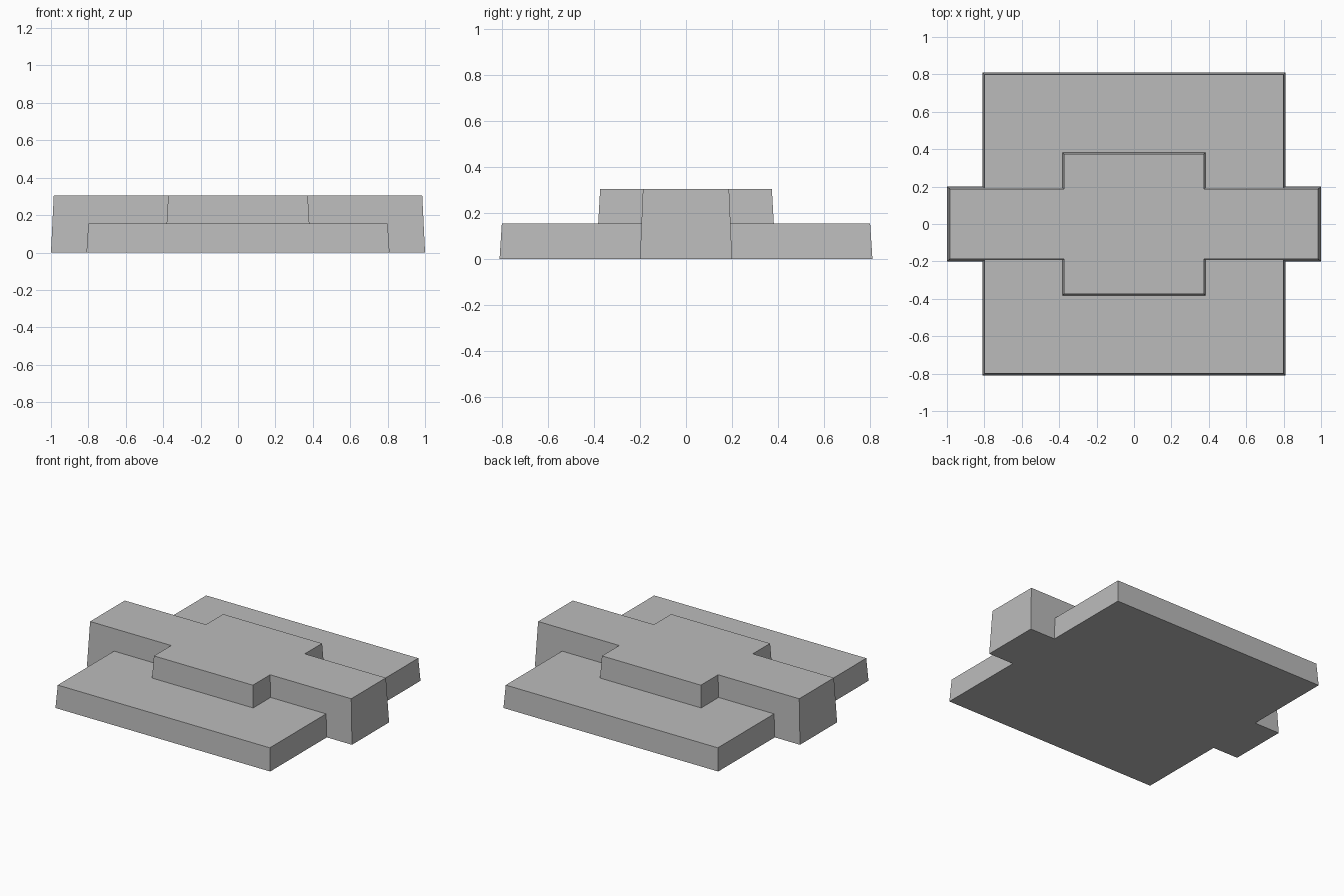
import bpy
import bmesh

cube = bpy.data.objects.get("Cube")
if cube:
    bpy.data.objects.remove(cube, do_unlink=True)

# Single grey stone colour
stone = bpy.data.materials.new("stone_grey")
stone.use_nodes = True
grey = (0.5, 0.5, 0.5, 1)
stone.diffuse_color = grey
stone.node_tree.nodes["Principled BSDF"].inputs["Base Color"].default_value = grey


def tapered_prism(name, lower, upper, height):
    """Loft between two matching counter-clockwise outlines."""
    bm = bmesh.new()
    bottom = [bm.verts.new((x, y, 0)) for x, y in lower]
    top = [bm.verts.new((x, y, height)) for x, y in upper]
    bm.faces.new(reversed(bottom))
    bm.faces.new(top)
    for i in range(len(bottom)):
        j = (i + 1) % len(bottom)
        bm.faces.new((bottom[i], bottom[j], top[j], top[i]))
    mesh = bpy.data.meshes.new(name)
    bm.to_mesh(mesh)
    bm.free()
    mesh.materials.append(stone)
    obj = bpy.data.objects.new(name, mesh)
    bpy.context.collection.objects.link(obj)
    return obj


def rectangle(x, y):
    return [(-x, -y), (x, -y), (x, y), (-x, y)]


def cross(arm_x, arm_y, mid):
    """Cross outline: long arms along x, wide middle platform."""
    half = [(arm_x, -arm_y), (arm_x, arm_y), (mid, arm_y), (mid, mid), (-mid, mid), (-mid, arm_y)]
    return half + [(-x, -y) for x, y in half]


# Low slab and the raised cross, both with slightly leaning walls
slab = tapered_prism("base_slab", rectangle(0.81, 0.81), rectangle(0.80, 0.80), 0.155)
crown = tapered_prism("raised_cross", cross(1.0, 0.2, 0.39), cross(0.985, 0.187, 0.373), 0.305)

# Merge into one clean stepped body
union = slab.modifiers.new("merge", "BOOLEAN")
union.operation = "UNION"
union.solver = "EXACT"
union.object = crown
bpy.context.view_layer.objects.active = slab
slab.select_set(True)
bpy.ops.object.modifier_apply(modifier=union.name)
bpy.data.objects.remove(crown, do_unlink=True)
slab.name = "stepped_platform"
